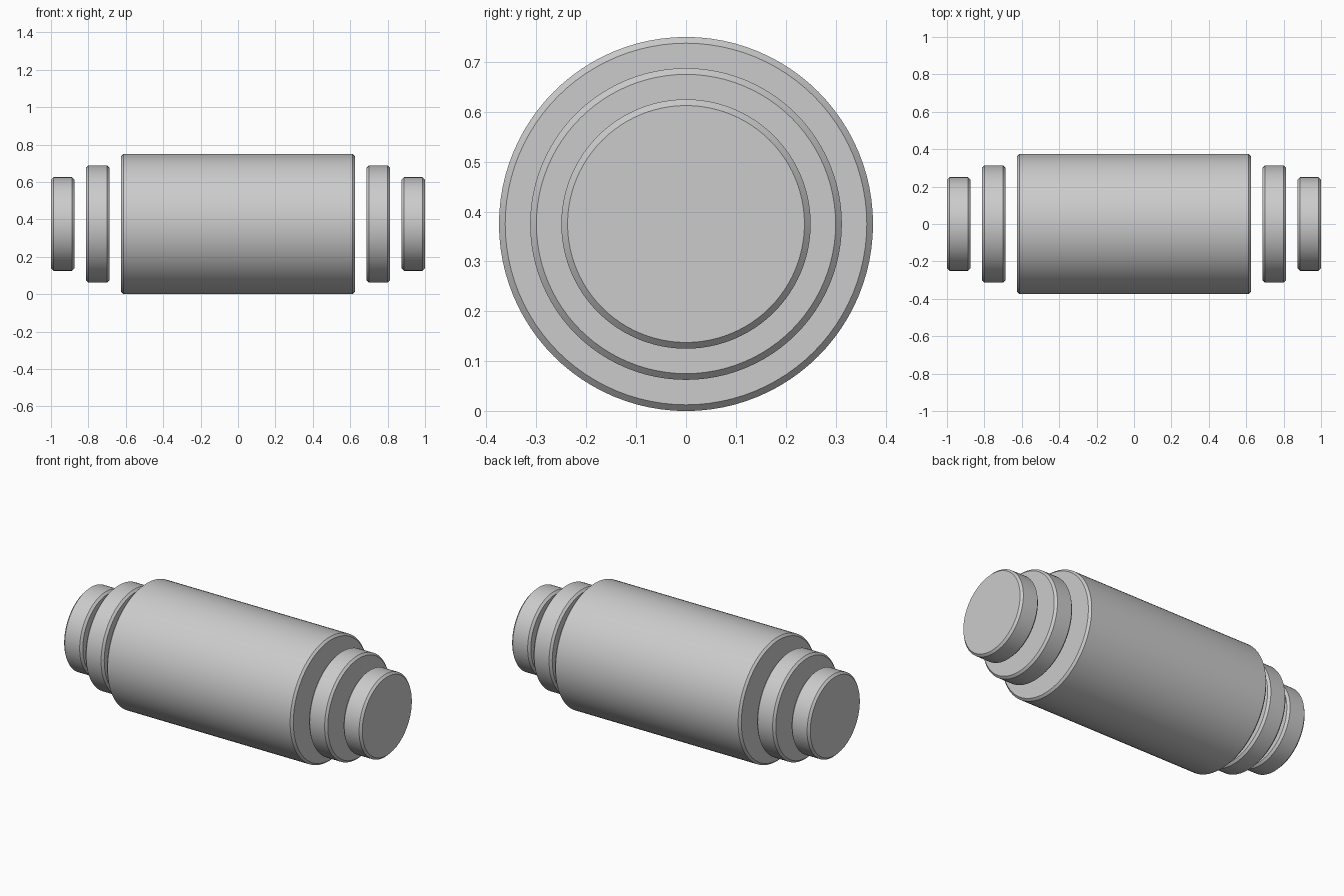
import bpy
import math

cube = bpy.data.objects.get("Cube")
if cube:
    bpy.data.objects.remove(cube, do_unlink=True)

AXIS_HEIGHT = 0.375
CHAMFER = 0.0125


def roller(name, x, radius, length):
    """Solid cylinder along x with chamfered rims."""
    bpy.ops.mesh.primitive_cylinder_add(
        vertices=96, radius=radius, depth=length,
        location=(x, 0, AXIS_HEIGHT), rotation=(0, math.pi / 2, 0))
    obj = bpy.context.object
    obj.name = name
    bevel = obj.modifiers.new("Chamfer", 'BEVEL')
    bevel.width = CHAMFER
    bevel.segments = 1
    bevel.limit_method = 'ANGLE'
    bpy.ops.object.modifier_apply(modifier=bevel.name)
    bpy.ops.object.shade_smooth_by_angle(angle=math.radians(30))
    return obj


# Main body
roller("main_cylinder", 0, 0.375, 1.25)

# Stepped discs floating off each end
for side, sign in (("left", 1), ("right", -1)):
    roller(f"inner_disc_{side}", sign * 0.75, 0.3125, 0.125)
    roller(f"outer_disc_{side}", sign * 0.9375, 0.25, 0.125)
